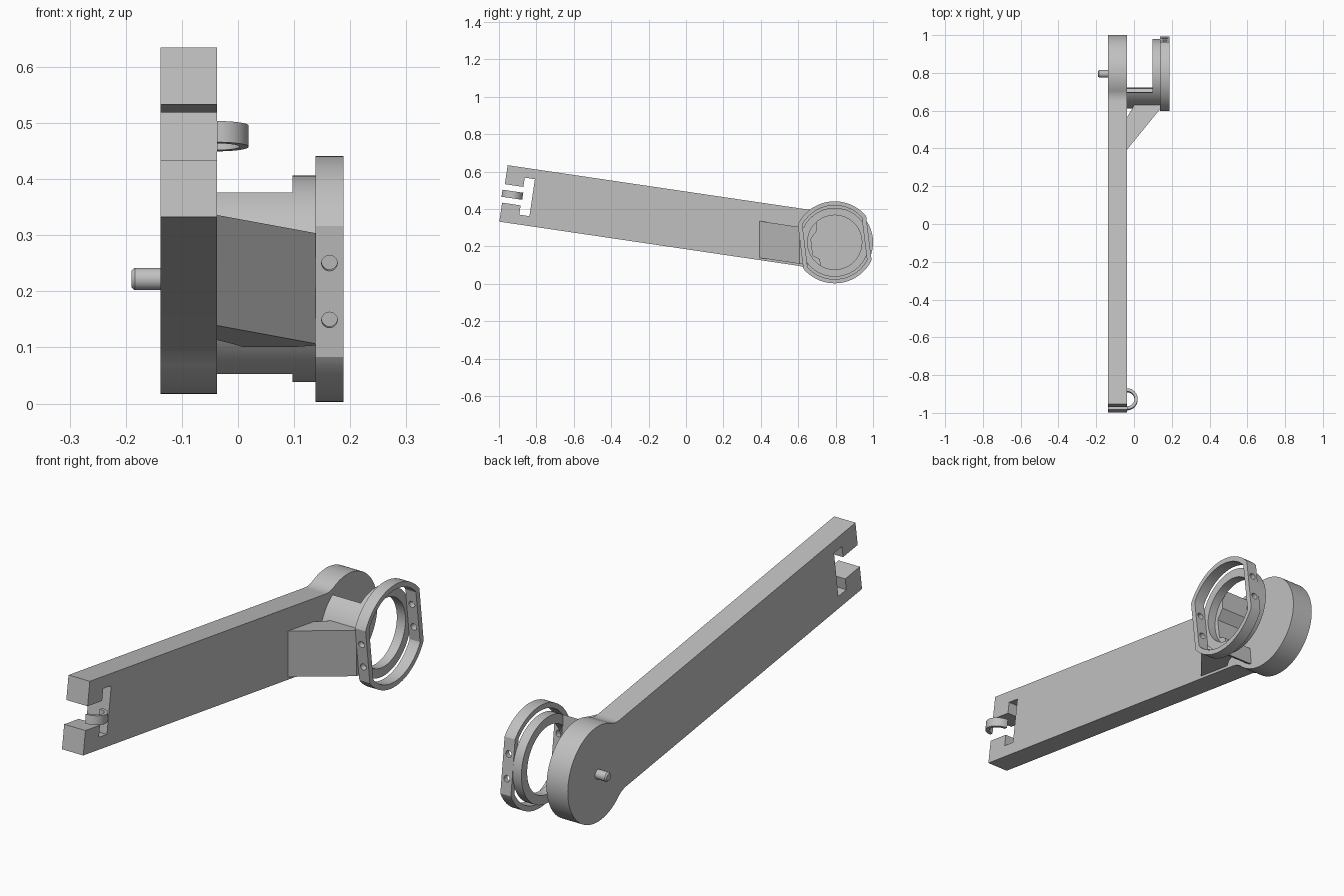
import bpy, bmesh
from math import sin, cos, pi, radians, atan2, degrees, acos, sqrt

cube = bpy.data.objects.get("Cube")
if cube:
    bpy.data.objects.remove(cube, do_unlink=True)

grey = bpy.data.materials.new("light grey")
grey.use_nodes = True
color = (0.53, 0.53, 0.53, 1)
grey.diffuse_color = color
grey.node_tree.nodes["Principled BSDF"].inputs["Base Color"].default_value = color

HUB = (0.795, 0.222)                 # y, z of the pivot
ARM_TILT, RING_TILT = radians(-8.4), radians(7)
ARM_BACK, ARM_FRONT = -0.138, -0.037  # x limits of the arm


def place(x, u, v, tilt):
    """Point from the tilted side plane through the hub."""
    return (x, HUB[0] + u * cos(tilt) - v * sin(tilt),
            HUB[1] + u * sin(tilt) + v * cos(tilt))


def arc(cu, cv, r, start, end, n):
    steps = [radians(start + (end - start) * i / n) for i in range(n + 1)]
    return [(cu + r * cos(a), cv + r * sin(a)) for a in steps]


def finish(name, bm):
    bmesh.ops.recalc_face_normals(bm, faces=bm.faces)
    mesh = bpy.data.meshes.new(name)
    bm.to_mesh(mesh)
    bm.free()
    obj = bpy.data.objects.new(name, mesh)
    bpy.context.collection.objects.link(obj)
    mesh.materials.append(grey)
    return obj


def skin(name, loops, closed=False):
    """Join matching loops with quads; cap the ends unless closed."""
    bm = bmesh.new()
    rows = [[bm.verts.new(p) for p in loop] for loop in loops]
    n = len(rows[0])
    pairs = list(zip(rows, rows[1:]))
    if closed:
        pairs.append((rows[-1], rows[0]))
    else:
        bm.faces.new(rows[0])
        bm.faces.new(rows[-1])
    for a, b in pairs:
        for i in range(n):
            j = (i + 1) % n
            bm.faces.new((a[i], a[j], b[j], b[i]))
    return finish(name, bm)


def plate(name, profile, x0, x1, tilt):
    return skin(name, [[place(x, u, v, tilt) for u, v in profile] for x in (x0, x1)])


def band(name, outer, inner, x0, x1):
    loops = [(outer, x0), (outer, x1), (inner, x1), (inner, x0)]
    return skin(name, [[place(x, u, v, RING_TILT) for u, v in p] for p, x in loops], True)


def flat_circle(r, flat):
    """Circle with its two sides cut flat."""
    return [(max(-flat, min(flat, u)), v) for u, v in arc(0, 0, r, 0, 360, 144)[:-1]]


def smooth(obj):
    bpy.ops.object.select_all(action="DESELECT")
    obj.select_set(True)
    bpy.context.view_layer.objects.active = obj
    bpy.ops.object.shade_smooth_by_angle(angle=radians(25))


# Arm: round hub, filleted neck and T-shaped slot in the far end
R, HALF, FILLET, END = 0.205, 0.1525, 0.1, -1.79
fv = HALF + FILLET
fu = -sqrt((R + FILLET) ** 2 - fv ** 2)
touch = degrees(atan2(fv, fu))
upper = arc(0, 0, R, 0, touch, 40) + arc(fu, fv, FILLET, touch - 180, -90, 10)[1:]
upper += [(END, HALF), (END, 0.05), (END + 0.1, 0.05), (END + 0.1, 0.1), (END + 0.155, 0.1)]
lower = [(u, -v) for u, v in reversed(upper)][:-1]
arm = plate("arm", upper + lower, ARM_BACK, ARM_FRONT, ARM_TILT)

# Pivot pin with a chamfered tip
pin = skin("pivot_pin", [[place(x, u, v, 0) for u, v in arc(0, 0, r, 0, 360, 32)[:-1]]
                         for x, r in ((-0.19, 0.015), (-0.184, 0.02), (-0.13, 0.02))])

# Half-ring hook in the slot
hook_u = END + 0.048
half = arc(0, 0, 0.056, -90, 90, 24) + arc(0, 0, 0.04, 90, -90, 24)
hook = skin("hook", [[place(ARM_FRONT + a, hook_u + b, v, ARM_TILT) for a, b in half]
                     for v in (-0.019, 0.019)])

# Inner ring, and outer clamp ring with two flats
inner_ring = band("inner_ring", flat_circle(0.184, 0.184), flat_circle(0.145, 0.145), 0.097, 0.138)
clamp_ring = band("clamp_ring", flat_circle(0.219, 0.184), flat_circle(0.197, 0.16), 0.138, 0.188)

# Screw holes through both flats
for v in (-0.051, 0.051):
    disc = arc(0.163, v, 0.014, 0, 360, 24)[:-1]
    cutter = skin("screw_cutter", [[place(x, u, w, RING_TILT) for x, w in disc]
                                   for u in (-0.25, 0.25)])
    cutter.hide_render = True
    mod = clamp_ring.modifiers.new("hole", "BOOLEAN")
    mod.operation, mod.solver, mod.object = "DIFFERENCE", "EXACT", cutter
    bpy.context.view_layer.objects.active = clamp_ring
    bpy.ops.object.modifier_apply(modifier=mod.name)
    bpy.data.objects.remove(cutter, do_unlink=True)

# Curved support between arm and inner ring
spread = degrees(acos(0.086 / 0.184))
support = arc(0, 0, 0.184, 180 - spread, 180 + spread, 32)
support += [(-0.086, -0.083), (-0.122, -0.06), (-0.125, 0.03), (-0.09, 0.07)]
support_obj = plate("support", support, ARM_FRONT - 0.005, 0.1, radians(5))

# Slanted brace from the arm to the flat of the rings
brace = [(-0.04, 0.39), (0.138, 0.608), (0.138, 0.63), (0.097, 0.65),
         (0.01, 0.65), (-0.01, 0.61), (-0.04, 0.56)]
brace_obj = skin("brace", [[(x, y, z - 0.15 * (y - 0.4)) for x, y in brace]
                           for z in (0.138, 0.335)])

for obj in (arm, pin, hook, inner_ring, clamp_ring, support_obj, brace_obj):
    smooth(obj)
